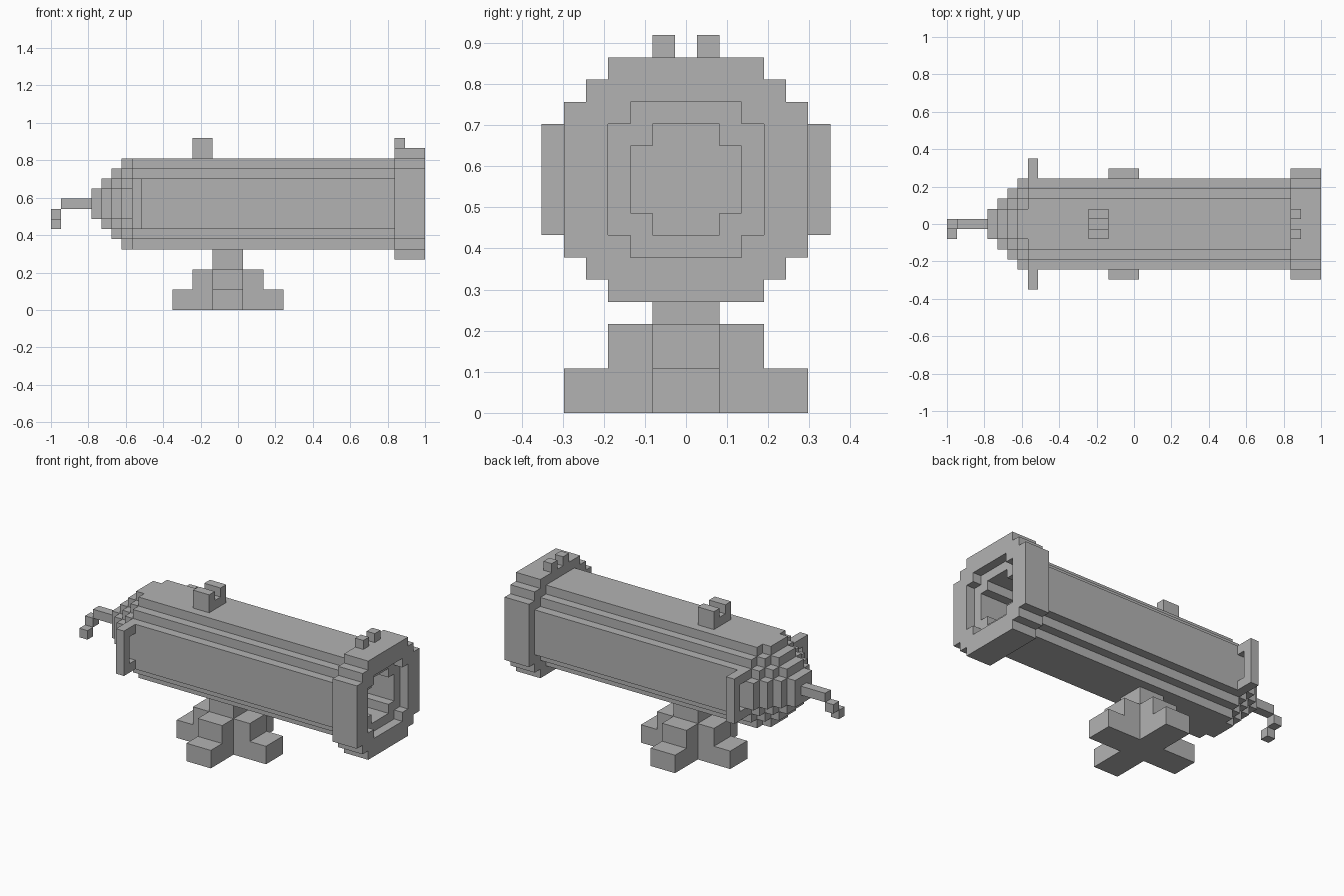
import bpy
import bmesh
from mathutils import Vector

U = 2 / 37            # edge of one block
MID_Z = 10.5          # barrel axis height in blocks

cube = bpy.data.objects.get("Cube")
if cube:
    bpy.data.objects.remove(cube, do_unlink=True)

grey = bpy.data.materials.new("iron grey")
grey.use_nodes = True
grey.diffuse_color = (0.45, 0.45, 0.45, 1)
grey.node_tree.nodes["Principled BSDF"].inputs["Base Color"].default_value = grey.diffuse_color


def place(x, y, z):
    """Block units (x counted from the rear end) to model units."""
    return Vector((x * U - 1, y * U, z * U))


def finish(name, bm):
    bmesh.ops.recalc_face_normals(bm, faces=bm.faces)
    mesh = bpy.data.meshes.new(name)
    bm.to_mesh(mesh)
    bm.free()
    mesh.materials.append(grey)
    obj = bpy.data.objects.new(name, mesh)
    bpy.context.collection.objects.link(obj)
    return obj


def blocks(name, boxes):
    """One object from boxes given as (x0, x1, y0, y1, z0, z1)."""
    bm = bmesh.new()
    for x0, x1, y0, y1, z0, z1 in boxes:
        low, high = place(x0, y0, z0), place(x1, y1, z1)
        verts = bmesh.ops.create_cube(bm, size=1)["verts"]
        for v in verts:
            v.co = (low + high) / 2 + v.co * (high - low)
    return finish(name, bm)


def stepped_circle(radius, flat):
    """Outline of a blocky circle with flats of the given half length."""
    quarter = [(radius, flat)]
    y, z = radius, flat
    while y > flat:
        y -= 1
        quarter.append((y, z))
        z += 1
        quarter.append((y, z))
    back = quarter[::-1]
    return (quarter + [(-y, z) for y, z in back]
            + [(-y, -z) for y, z in quarter] + [(y, -z) for y, z in back])


def tube(name, x0, x1, outlines):
    """Extrude an outline along x; a second outline becomes its hole."""
    bm = bmesh.new()
    ends = []
    for x in (x0, x1):
        loops, edges = [], []
        for outline in outlines:
            loop = [bm.verts.new(place(x, y, MID_Z + z)) for y, z in outline]
            edges += [bm.edges.new((loop[i - 1], loop[i])) for i in range(len(loop))]
            loops.append(loop)
        bmesh.ops.triangle_fill(bm, use_beauty=True, edges=edges, normal=(1, 0, 0))
        ends.append(loops)
    for a, b in zip(*ends):
        for i in range(len(a)):
            bm.faces.new((a[i - 1], a[i], b[i], b[i - 1]))
    return finish(name, bm)


# Barrel and muzzle ring with a stepped bore
bore = stepped_circle(2.5, 1.5)
tube("barrel", 8, 34, [stepped_circle(4.5, 2.5), bore])
tube("muzzle_ring", 34, 36, [stepped_circle(5.5, 3.5), bore])
tube("muzzle_lip", 36, 37, [stepped_circle(5.5, 3.5), stepped_circle(3.5, 2.5)])

# Tapering breech
for i in range(4):
    tube(f"breech_step_{i + 1}", 7 - i, 8 - i, [stepped_circle(4.5 - i, 1.5)])

# Bent fuse at the rear
blocks("fuse", [(1, 4, -0.5, 0.5, 10, 11),
                (0, 1, -0.5, 0.5, 9, 10),
                (0, 1, -1.5, -0.5, 8, 9)])

# Side handles
for name, s in (("left_handle", 1), ("right_handle", -1)):
    def span(a, b):
        return sorted((s * a, s * b))
    blocks(name, [(8, 9, *span(5.5, 6.5), 8, 13),
                  (8, 9, *span(4.5, 5.5), 8, 9),
                  (8, 9, *span(4.5, 5.5), 12, 13)])

# Sights
blocks("rear_sight", [(14, 16, -1.5, 1.5, 15, 16),
                      (14, 16, -1.5, -0.5, 16, 17),
                      (14, 16, 0.5, 1.5, 16, 17)])
blocks("front_sight", [(34, 35, -1.5, -0.5, 16, 17),
                       (34, 35, 0.5, 1.5, 16, 17)])

# Stand: column with four stepped feet
CX = 17.5
blocks("stand_column", [(CX - 1.5, CX + 1.5, -1.5, 1.5, 0, 6)])
for name, dx, dy in (("left_foot", 1, 0), ("right_foot", -1, 0),
                     ("back_foot", 0, 1), ("front_foot", 0, -1)):
    boxes = []
    for reach, z0, z1 in ((5.5, 0, 2), (3.5, 2, 4)):
        mid, half = (reach + 1.5) / 2, (reach - 1.5) / 2
        hx, hy = (half, 1.5) if dx else (1.5, half)
        x, y = CX + dx * mid, dy * mid
        boxes.append((x - hx, x + hx, y - hy, y + hy, z0, z1))
    blocks(name, boxes)
